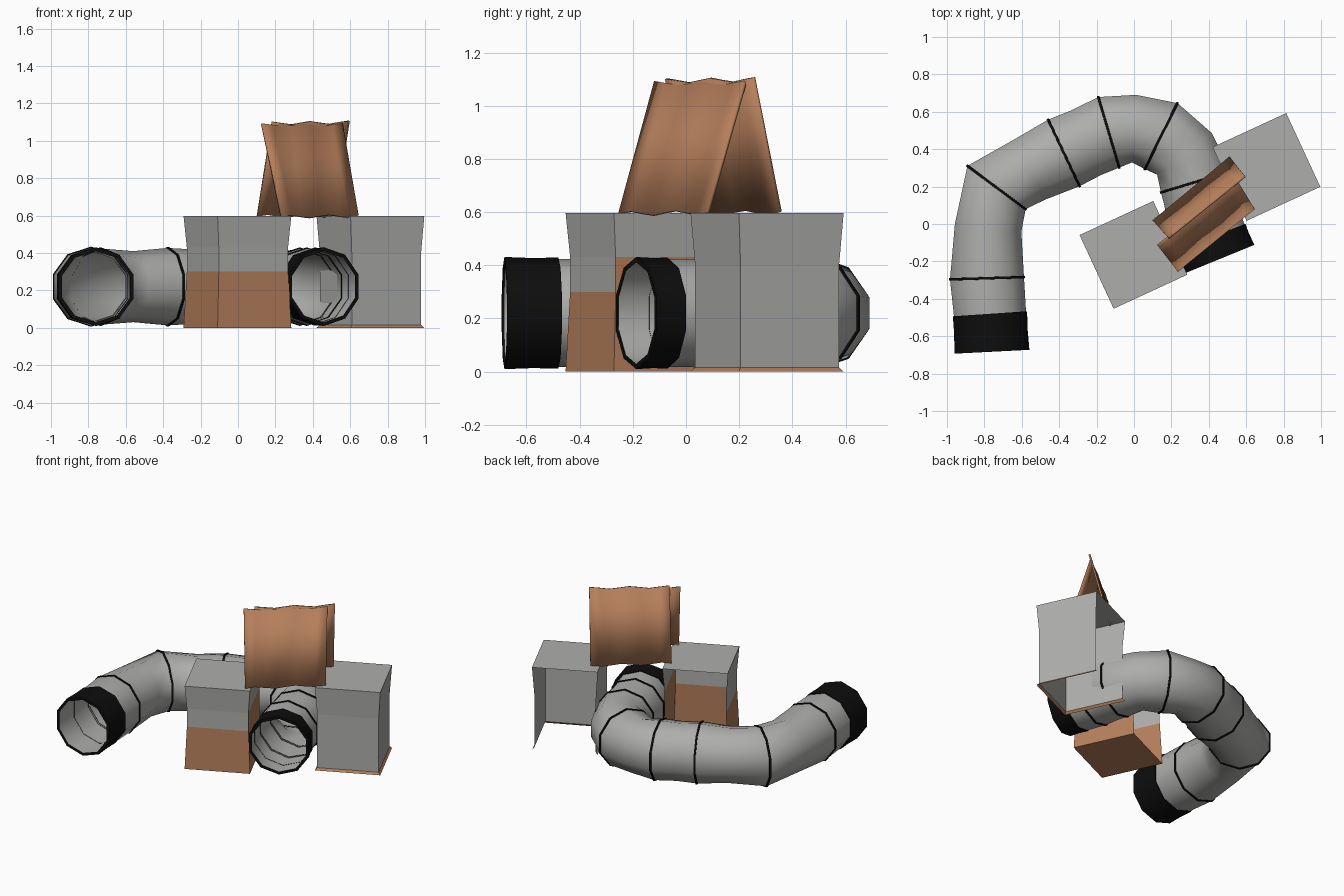
import bpy, bmesh, math
from mathutils import Vector, Matrix

if "Cube" in bpy.data.objects:
    bpy.data.objects.remove(bpy.data.objects["Cube"])


def material(name, rgb):
    m = bpy.data.materials.new(name)
    m.diffuse_color = (*rgb, 1)
    m.use_nodes = True
    m.node_tree.nodes["Principled BSDF"].inputs["Base Color"].default_value = m.diffuse_color
    return m


GREY = material("grey fabric", (0.42, 0.42, 0.41))
TAN = material("tan board", (0.46, 0.21, 0.105))
BLACK = material("black trim", (0.004, 0.004, 0.004))


def finish(bm, name, mats, smooth=None):
    me = bpy.data.meshes.new(name)
    bm.to_mesh(me)
    bm.free()
    for m in mats:
        me.materials.append(m)
    ob = bpy.data.objects.new(name, me)
    bpy.context.collection.objects.link(ob)
    if smooth:
        bpy.ops.object.select_all(action='DESELECT')
        ob.select_set(True)
        bpy.context.view_layer.objects.active = ob
        bpy.ops.object.shade_smooth_by_angle(angle=math.radians(smooth))
    return ob


def loft(name, frames, mat, sides=10):
    """Skin round sections given as (centre, tangent, radius)."""
    bm = bmesh.new()
    rows = []
    for c, t, r in frames:
        side = Vector((t.y, -t.x, 0)).normalized()
        rows.append([bm.verts.new(c + side * r * math.cos(a) + Vector((0, 0, r * math.sin(a))))
                     for a in (2 * math.pi * (i + 0.5) / sides for i in range(sides))])
    for a, b in zip(rows, rows[1:]):
        for i in range(sides):
            j = (i + 1) % sides
            bm.faces.new((a[i], a[j], b[j], b[i]))
    bmesh.ops.recalc_face_normals(bm, faces=bm.faces)
    return finish(bm, name, [mat], 50)


# Bent tunnel: (x, y, radius) along the centre line
path = [(-0.76, -0.675, .203), (-0.77, -0.48, .203), (-0.786, -0.29, .208),
        (-0.78, -0.02, .188), (-0.735, 0.195, .204), (-0.56, 0.29, .19),
        (-0.375, 0.38, .207), (-0.255, 0.435, .2), (-0.135, 0.49, .207),
        (0.0, 0.51, .19), (0.145, 0.47, .207), (0.27, 0.375, .193),
        (0.33, 0.225, .204), (0.348, 0.14, .2), (0.368, 0.05, .204),
        (0.41, -0.07, .203), (0.455, -0.18, .203)]
pts = [Vector((x, y, 0.22)) for x, y, r in path]
frames = []
for i, p in enumerate(pts):
    a = (p - pts[i - 1]).normalized() if i else Vector((0, 0, 0))
    b = (pts[i + 1] - p).normalized() if i < len(pts) - 1 else Vector((0, 0, 0))
    frames.append((p, (a + b).normalized(), path[i][2]))
loft("tunnel", frames, GREY)

# Thin black hoops at the seams
for n, i in enumerate((2, 4, 6, 8, 10, 12, 14)):
    c, t, r = frames[i]
    loft(f"tunnel_hoop_{n + 1}", [(c - t * .007, t, r - .003), (c - t * .006, t, r + .006),
                                  (c + t * .006, t, r + .006), (c + t * .007, t, r - .003)], BLACK)

# Black cuffs with a narrow lip at both mouths
for name, i, j, out in (("left_cuff", 1, 0, -1), ("right_cuff", 15, 16, 1)):
    (c0, t0, r0), (c1, t1, r1) = frames[i], frames[j]
    tip = c1 + t1 * out * 0.008
    loft(name, [(c0, t0, r0 - .002), (c0, t0, r0 + .006), ((c0 + c1) / 2, t1, r0 + .004),
                (tip, t1, r1 + .008), (tip, t1, r1 - .012)], BLACK)


def hut(name, centre, levels, cuts, floor):
    """Box open at the back; tan below the cut height of each wall, grey above."""
    bm = bmesh.new()
    h = 0.217
    corners = [(-1, 1), (-1, -1), (1, -1), (1, 1)]
    rows = []
    for z in levels:
        s = h if z in (levels[0], levels[-1]) else h - 0.013
        rows.append([bm.verts.new((x * s, y * s, z)) for x, y in corners])
    for k in range(len(levels) - 1):
        for w in range(3):            # left, front, right walls
            f = bm.faces.new((rows[k][w], rows[k][w + 1], rows[k + 1][w + 1], rows[k + 1][w]))
            f.material_index = 1 if levels[k + 1] <= cuts[w] + 1e-4 else 0
    bm.faces.new(rows[-1])
    if floor:
        bm.faces.new(rows[0][::-1]).material_index = 1
    bmesh.ops.recalc_face_normals(bm, faces=bm.faces)
    bm.transform(Matrix.Translation((*centre, 0)) @ Matrix.Rotation(math.radians(24.8), 4, 'Z'))
    return finish(bm, name, [GREY, TAN])


hut("left_hut", (-0.003, -0.165), (0, .3, .43, .597), (.3, .3, .43), True)
hut("right_hut", (0.708, 0.305), (0, .015, .4, .597), (.015, .015, .015), False)


def roof_panel(name, low_a, low_b, high_a, high_b, out):
    """Thin, slightly wavy leaning board."""
    bm = bmesh.new()
    n = 8
    up = Vector((0, 0, 1))
    corners = [Vector(v) for v in (low_a, low_b, high_a, high_b)]
    rows = []
    for a, b, ph in ((corners[0], corners[1], 0), (corners[2], corners[3], 1.5)):
        rows.append([bm.verts.new(a.lerp(b, i / n) + up * 0.008 * math.sin(i * 1.6 + ph))
                     for i in range(n + 1)])
    for i in range(n):
        bm.faces.new((rows[0][i], rows[0][i + 1], rows[1][i + 1], rows[1][i]))
    bmesh.ops.recalc_face_normals(bm, faces=bm.faces)
    if bm.faces[:][0].normal.dot(Vector(out)) < 0:
        bmesh.ops.reverse_faces(bm, faces=bm.faces)
    ob = finish(bm, name, [TAN], 40)
    mod = ob.modifiers.new("thickness", 'SOLIDIFY')
    mod.thickness = 0.012
    mod.offset = -1
    return ob


# Two boards leaning together as a roof
roof_panel("front_roof_board", (0.235, -0.255, .595), (0.645, 0.08, .6),
           (0.13, -0.12, 1.085), (0.56, 0.22, 1.085), (.63, -.77, .2))
roof_panel("back_roof_board", (0.10, 0.02, .598), (0.51, 0.36, .6),
           (0.18, -0.07, 1.095), (0.59, 0.26, 1.1), (-.63, .77, .2))
